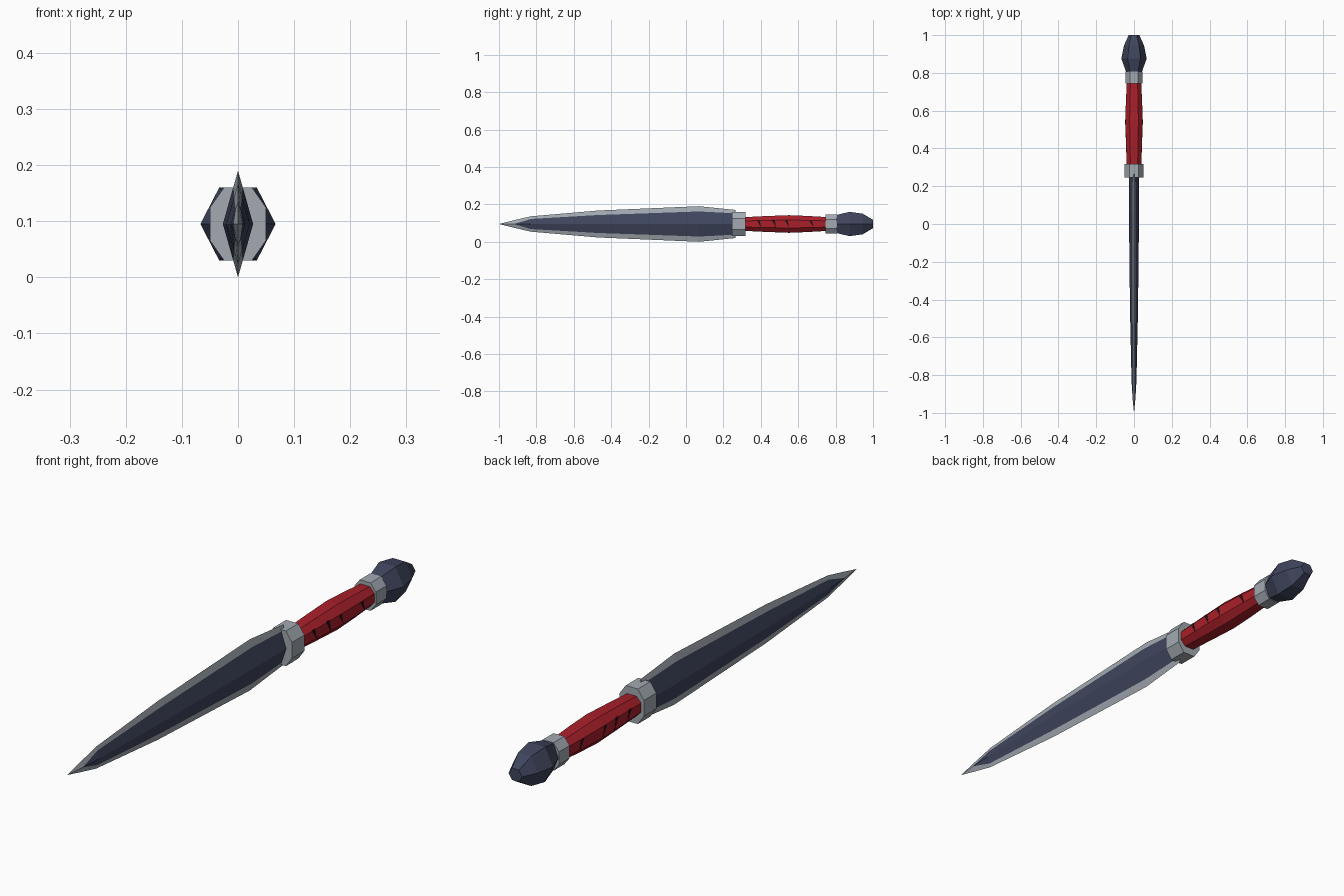
import bpy, bmesh, math

cube = bpy.data.objects.get("Cube")
if cube:
    bpy.data.objects.remove(cube, do_unlink=True)

AXIS_Z = 0.095


def material(name, color):
    m = bpy.data.materials.new(name)
    m.use_nodes = True
    m.diffuse_color = (*color, 1)
    bsdf = next(n for n in m.node_tree.nodes if n.type == 'BSDF_PRINCIPLED')
    bsdf.inputs["Base Color"].default_value = (*color, 1)
    return m


steel = material("pale steel", (0.36, 0.40, 0.44))
navy = material("dark blue steel", (0.05, 0.06, 0.11))
red = material("red leather", (0.40, 0.014, 0.023))
dark = material("dark cut", (0.02, 0.005, 0.007))


def loft(name, rings, mats, pick=lambda side: 0):
    """Join rings of (x, y, z) points, z measured from the dagger axis."""
    bm = bmesh.new()
    rows = [[bm.verts.new((x, y, z + AXIS_Z)) for x, y, z in r] for r in rings]
    n = len(rows[0])
    for a, b in zip(rows, rows[1:]):
        for i in range(n):
            j = (i + 1) % n
            bm.faces.new((a[i], a[j], b[j], b[i])).material_index = pick(i)
    bm.faces.new(rows[0])
    bm.faces.new(rows[-1])
    bmesh.ops.remove_doubles(bm, verts=bm.verts, dist=0.0002)
    bmesh.ops.recalc_face_normals(bm, faces=bm.faces)
    mesh = bpy.data.meshes.new(name)
    bm.to_mesh(mesh)
    bm.free()
    for m in mats:
        mesh.materials.append(m)
    ob = bpy.data.objects.new(name, mesh)
    bpy.context.collection.objects.link(ob)
    return ob


def octagon(y, w, h):
    """Eight-sided ring with flat top, bottom and sides."""
    a, b = w * 0.5, h * 0.45
    return [(w, y, -b), (w, y, b), (a, y, h), (-a, y, h),
            (-w, y, b), (-w, y, -b), (-a, y, -h), (a, y, -h)]


def hexagon(y, w, h):
    """Six-sided ring with corners at the sides."""
    return [(w, y, 0), (w / 2, y, h), (-w / 2, y, h),
            (-w, y, 0), (-w / 2, y, -h), (w / 2, y, -h)]


def blade_ring(y, thick, edge, core):
    """Diamond section: side ridges, core borders and sharp edges."""
    x = thick * (1 - core / edge) if edge else 0
    return [(thick, y, 0), (x, y, core), (0, y, edge), (-x, y, core),
            (-thick, y, 0), (-x, y, -core), (0, y, -edge), (x, y, -core)]


# Blade: dark core, pale cutting edges
blade_rows = [(-1, 0, 0, 0), (-0.92, 0.008, 0.02, 0), (-0.83, 0.013, 0.041, 0.027),
              (-0.47, 0.021, 0.072, 0.048), (0.07, 0.027, 0.095, 0.067),
              (0.265, 0.026, 0.075, 0.057)]
loft("blade", [blade_ring(*r) for r in blade_rows], [steel, navy],
     lambda side: 1 if side in (0, 3, 4, 7) else 0)

# Collars
for name, y0, y1, w, h in (("guard_collar", 0.245, 0.318, 0.05, 0.065),
                           ("pommel_collar", 0.745, 0.808, 0.044, 0.052)):
    loft(name, [octagon(y0, w, h), octagon(y1, w, h)], [steel])

# Grip
grip_rows = [(0.30, 0.038, 0.036), (0.42, 0.042, 0.042), (0.55, 0.046, 0.047),
             (0.65, 0.043, 0.043), (0.77, 0.037, 0.036)]
loft("grip", [octagon(*r) for r in grip_rows], [red])

# Pommel
pommel_rows = [(0.795, 0.038, 0.046), (0.875, 0.067, 0.065),
               (0.945, 0.053, 0.055), (1.0, 0.028, 0.022)]
loft("pommel", [hexagon(*r) for r in pommel_rows], [navy])

# Tapered cuts in the wrapping, on both sides of the grip
for i, (y, size) in enumerate(((0.39, 0.02), (0.47, 0.022), (0.54, 0.02), (0.67, 0.017))):
    for side, label in ((1, "left"), (-1, "right")):
        surface = 0.046 - 0.028 * abs(y - 0.55)
        rings = [[(side * (surface + d), y - 0.012, size),
                  (side * (surface + d), y + 0.004, size),
                  (side * (surface + d), y + 0.012, -size)] for d in (-0.004, 0.001)]
        loft(f"{label}_grip_cut_{i + 1}", rings, [dark])
